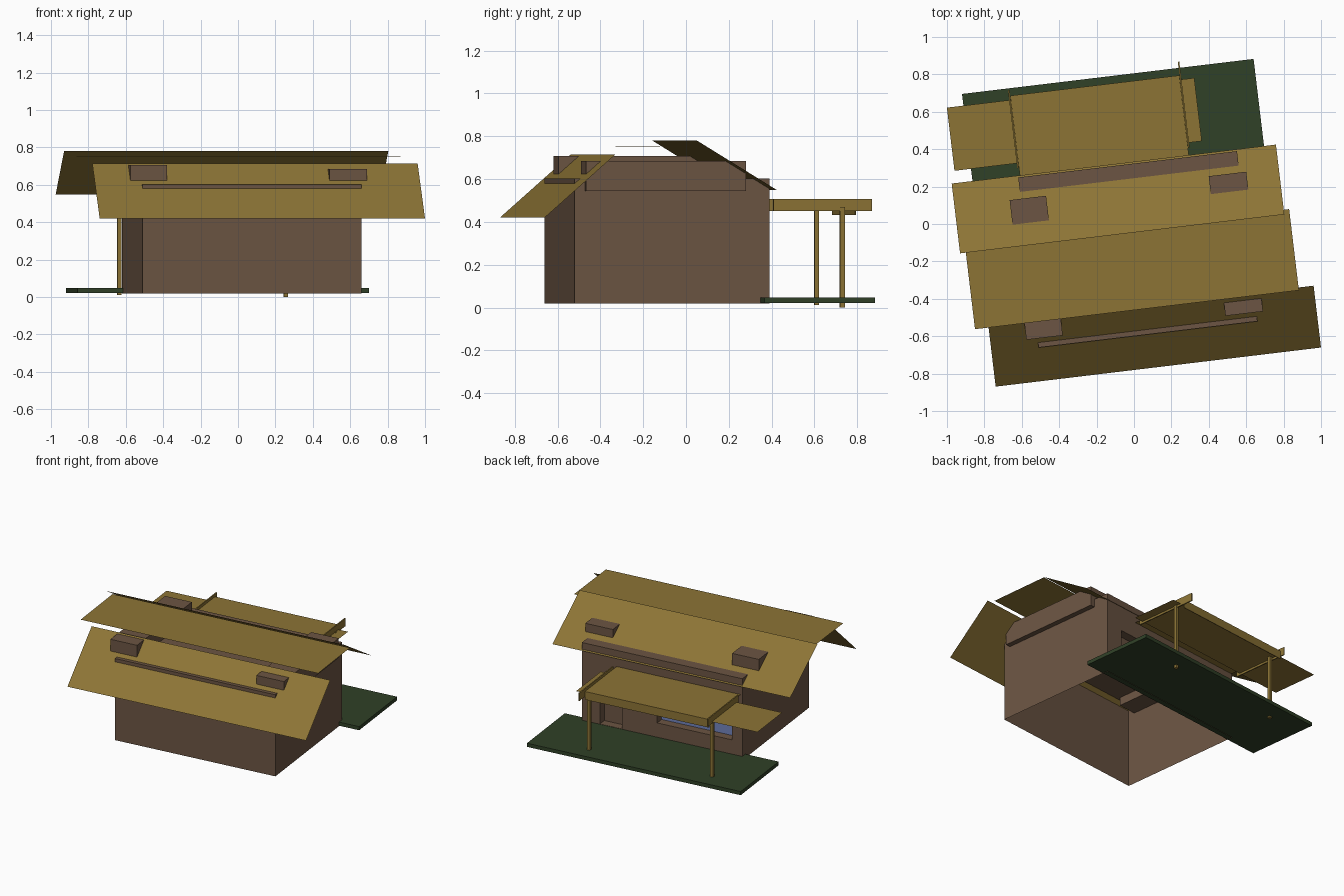
import bpy, bmesh, math

if "Cube" in bpy.data.objects:
    bpy.data.objects.remove(bpy.data.objects["Cube"])

TURN = math.radians(6.85)   # whole house is turned on its plot


def material(name, col):
    m = bpy.data.materials.new(name)
    m.diffuse_color = (*col, 1)
    m.use_nodes = True
    m.node_tree.nodes["Principled BSDF"].inputs["Base Color"].default_value = m.diffuse_color
    return m


BROWN = material("brown_wall", (0.150, 0.091, 0.056))
STRAW = material("straw_roof", (0.265, 0.175, 0.036))
GREEN = material("dark_green_deck", (0.029, 0.052, 0.020))
BLUE = material("blue_glass", (0.17, 0.23, 0.50))


def finish(name, bm, mat, recalc=True):
    bmesh.ops.remove_doubles(bm, verts=bm.verts, dist=1e-5)
    if recalc:
        bmesh.ops.recalc_face_normals(bm, faces=bm.faces)
    me = bpy.data.meshes.new(name)
    bm.to_mesh(me)
    bm.free()
    me.materials.append(mat)
    ob = bpy.data.objects.new(name, me)
    ob.rotation_euler.z = TURN
    bpy.context.collection.objects.link(ob)
    return ob


def quad(bm, *pts):
    return bm.faces.new([bm.verts.new(p) for p in pts])


def box(name, u, v, z, mat):
    bm = bmesh.new()
    bmesh.ops.create_cube(bm, size=1)
    for p in bm.verts:
        p.co = [r[0] if c < 0 else r[1] for r, c in zip((u, v, z), p.co)]
    return finish(name, bm, mat)


def sheet(name, u, v, z, mat):
    """Thin panel running along u, from (v0, z0) to (v1, z1)."""
    bm = bmesh.new()
    quad(bm, (u[0], v[0], z[0]), (u[1], v[0], z[0]), (u[1], v[1], z[1]), (u[0], v[1], z[1]))
    return finish(name, bm, mat, recalc=False)


# House shell: open underneath, back wall with door and window openings
U0, U1, V0, V1, Z0, Z1 = -0.585, 0.593, -0.595, 0.321, 0.02, 0.603
window = (-0.51, 0.04, 0.15, 0.36)
door = (0.30, 0.46, 0.05, 0.38)
DEPTH = 0.06
bm = bmesh.new()
quad(bm, (U0, V0, Z0), (U1, V0, Z0), (U1, V0, Z1), (U0, V0, Z1))
quad(bm, (U0, V1, Z0), (U0, V0, Z0), (U0, V0, Z1), (U0, V1, Z1))
quad(bm, (U1, V0, Z0), (U1, V1, Z0), (U1, V1, Z1), (U1, V0, Z1))
quad(bm, (U0, V0, Z1), (U1, V0, Z1), (U1, V1, Z1), (U0, V1, Z1))
us = sorted({U0, U1, *window[:2], *door[:2]})
zs = sorted({Z0, Z1, *window[2:], *door[2:]})
for a, b in zip(us, us[1:]):
    for c, d in zip(zs, zs[1:]):
        mu, mz = (a + b) / 2, (c + d) / 2
        if any(o[0] < mu < o[1] and o[2] < mz < o[3] for o in (window, door)):
            continue
        quad(bm, (b, V1, c), (a, V1, c), (a, V1, d), (b, V1, d))
for a, b, c, d in (window, door):           # reveals
    ring = [(a, c), (b, c), (b, d), (a, d)]
    for p, q in zip(ring, ring[1:] + ring[:1]):
        quad(bm, (p[0], V1, p[1]), (q[0], V1, q[1]),
             (q[0], V1 - DEPTH, q[1]), (p[0], V1 - DEPTH, p[1]))
finish("house_walls", bm, BROWN)
for name, (a, b, c, d), mat in (("window_glass", window, BLUE), ("back_door", door, BROWN)):
    sheet(name, (a, b), (V1 - DEPTH, V1 - DEPTH), (c, d), mat)

# Cross blocks that poke through both roof slopes as dormers
box("right_dormer_block", (0.427, 0.629), (-0.546, 0.206), (0.545, 0.685), BROWN)
box("left_dormer_block", (-0.645, -0.449), (-0.546, 0.206), (0.545, 0.707), BROWN)

# Three separate roof panels
sheet("front_roof", (-0.838, 0.914), (-0.775, -0.442), (0.42, 0.715), STRAW)
sheet("middle_roof", (-0.911, 0.833), (-0.457, -0.02), (0.752, 0.755), STRAW)
sheet("back_roof", (-0.942, 0.804), (-0.045, 0.331), (0.78, 0.549), STRAW)

# Deck
box("deck", (-0.83, 0.74), (0.28, 0.80), (0.022, 0.048), GREEN)

# Porch: canopy, lower panel, fascia, side beams and posts
sheet("porch_canopy", (-0.575, 0.335), (0.326, 0.76), (0.49, 0.49), STRAW)
sheet("porch_lower_panel", (-0.919, 0.413), (0.397, 0.737), (0.466, 0.466), STRAW)
box("porch_fascia", (-0.575, 0.335), (0.755, 0.76), (0.432, 0.49), STRAW)
for side, u, end, post_v, foot in (("right", 0.340, 0.833, 0.694, 0.0),
                                   ("left", -0.580, 0.79, 0.681, 0.012)):
    box(side + "_porch_beam", (u - 0.004, u + 0.004), (0.37, end), (0.452, 0.508), STRAW)
    pu = u if side == "right" else u + 0.022
    box(side + "_porch_post", (pu - 0.011, pu + 0.011),
        (post_v - 0.011, post_v + 0.011), (foot, 0.47), STRAW)
